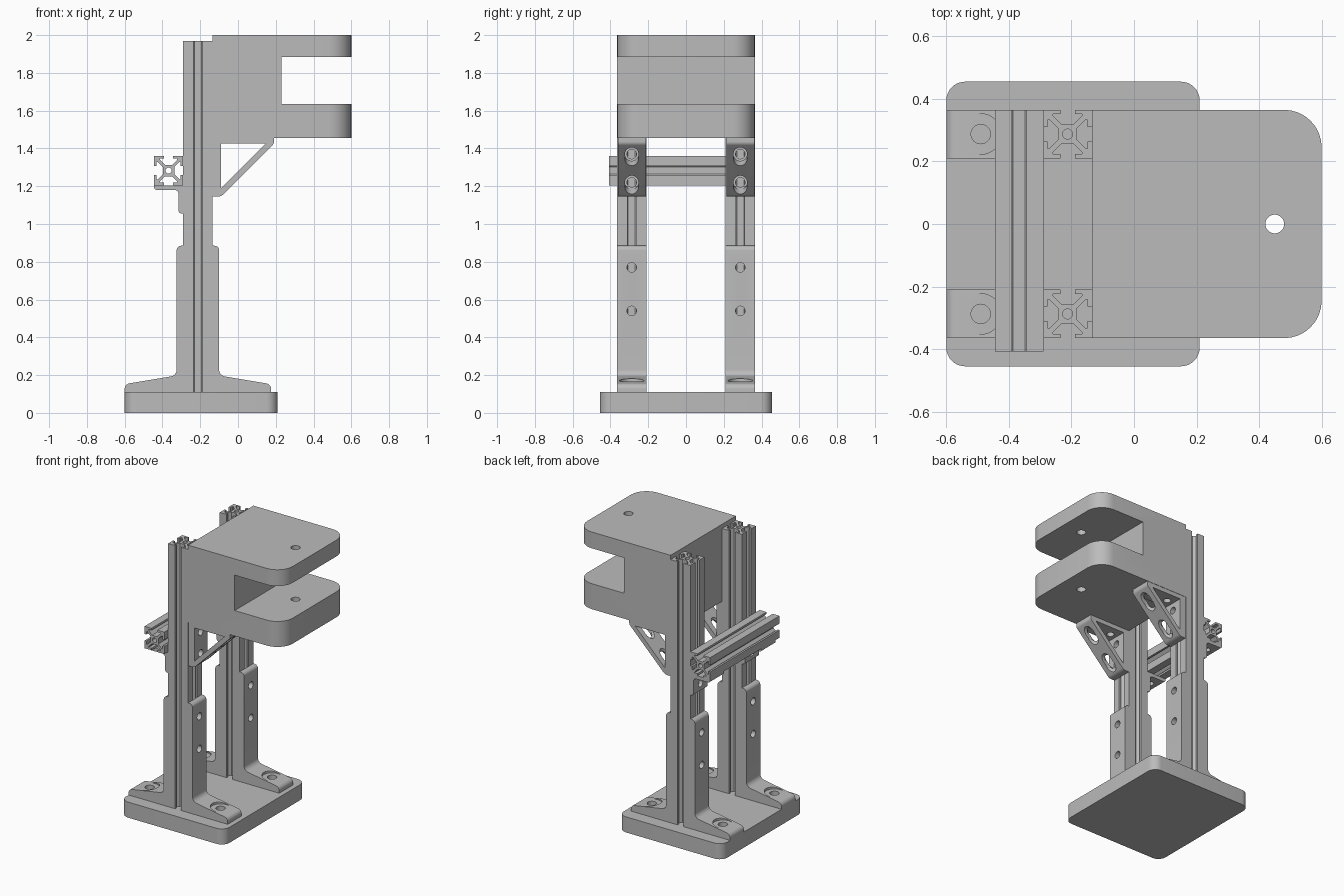
import bpy, bmesh, math
from mathutils import Vector, Matrix

cube = bpy.data.objects.get("Cube")
if cube:
    bpy.data.objects.remove(cube, do_unlink=True)

grey = bpy.data.materials.new("machined_grey")
grey.use_nodes = True
COLOUR = (0.5, 0.5, 0.5, 1)
grey.diffuse_color = COLOUR
grey.node_tree.nodes["Principled BSDF"].inputs["Base Color"].default_value = COLOUR

parts = []
POST_X, POST_Y, HALF = -0.2125, 0.2875, 0.0775


def finish(name, bm):
    bmesh.ops.recalc_face_normals(bm, faces=bm.faces)
    mesh = bpy.data.meshes.new(name)
    bm.to_mesh(mesh)
    bm.free()
    mesh.materials.append(grey)
    obj = bpy.data.objects.new(name, mesh)
    bpy.context.collection.objects.link(obj)
    return obj


def prism(name, pts, axis, lo, hi, rounds=()):
    """Extrude a profile along y (pts are x, z) or z (pts are x, y).
    rounds lists (profile point index, radius) for corners to round."""
    def place(p, d):
        return (p[0], d, p[1]) if axis == "Y" else (p[0], p[1], d)
    bm = bmesh.new()
    low = [bm.verts.new(place(p, lo)) for p in pts]
    high = [bm.verts.new(place(p, hi)) for p in pts]
    n = len(pts)
    bm.faces.new(low)
    bm.faces.new(high[::-1])
    for i in range(n):
        j = (i + 1) % n
        bm.faces.new((low[i], high[i], high[j], low[j]))
    bmesh.ops.recalc_face_normals(bm, faces=bm.faces)
    edges = [(bm.edges.get((low[i], high[i])), r) for i, r in rounds]
    for edge, r in edges:
        bmesh.ops.bevel(bm, geom=[edge], offset=r, offset_type="OFFSET",
                        segments=8, profile=0.5, affect="EDGES")
    return finish(name, bm)


def rod(start, end, radius):
    """Cylinder between two points, used as a drill."""
    a, b = Vector(start), Vector(end)
    turn = (b - a).to_track_quat("Z", "Y").to_matrix().to_4x4()
    bm = bmesh.new()
    bmesh.ops.create_cone(bm, cap_ends=True, segments=32, radius1=radius, radius2=radius,
                          depth=(b - a).length,
                          matrix=Matrix.Translation((a + b) / 2) @ turn)
    return finish("drill", bm)


def cut(obj, *cutters):
    """Subtract cutters one by one and discard them."""
    for tool in cutters:
        mod = obj.modifiers.new("cut", "BOOLEAN")
        mod.operation, mod.solver, mod.object = "DIFFERENCE", "EXACT", tool
        bpy.context.view_layer.update()
        graph = bpy.context.evaluated_depsgraph_get()
        mesh = bpy.data.meshes.new_from_object(obj.evaluated_get(graph))
        obj.modifiers.clear()
        obj.data = mesh
        bpy.data.objects.remove(tool, do_unlink=True)
    return obj


def slot_profile(cx, cy):
    """Square rail section with a T slot on each side."""
    half = [(3.9, 2.4), (7.4, 5.9), (8.2, 5.9), (8.2, 3), (10, 3)]
    side = [(x, -y) for x, y in reversed(half)] + half + [(10, 10)]
    # walk one side, then turn it a quarter three times
    pts = []
    for k in range(4):
        c, s = round(math.cos(k * math.pi / 2)), round(math.sin(k * math.pi / 2))
        pts += [(cx + (x * c - y * s) * HALF / 10, cy + (x * s + y * c) * HALF / 10)
                for x, y in side]
    return pts


# Base plate and clamp head
parts.append(prism("base_plate", [(-0.6, -0.455), (0.21, -0.455), (0.21, 0.455), (-0.6, 0.455)],
                   "Z", 0, 0.11, [(i, 0.06) for i in range(4)]))

head = prism("clamp_head", [(-0.135, -0.365), (0.6, -0.365), (0.6, 0.365), (-0.135, 0.365)],
             "Z", 1.455, 2.0, [(1, 0.12), (2, 0.12)])
notch = prism("notch", [(0.23, 1.635), (0.8, 1.635), (0.8, 1.885), (0.23, 1.885)], "Y", -0.6, 0.6)
parts.append(cut(head, notch, rod((0.45, 0, 1.3), (0.45, 0, 2.2), 0.03)))

# Cross rail behind the posts
RAIL_X, RAIL_Z = -0.3675, 1.2825
rail = prism("cross_rail", slot_profile(RAIL_X, RAIL_Z), "Y", -0.408, 0.365)
parts.append(cut(rail, rod((RAIL_X, -0.6, RAIL_Z), (RAIL_X, 0.6, RAIL_Z), 0.016)))

for label, sign in (("left", 1), ("right", -1)):
    y = sign * POST_Y
    y0, y1 = y - HALF, y + HALF

    # Upright slotted post
    post = prism(label + "_post", slot_profile(POST_X, y), "Z", 0.11, 1.97)
    parts.append(cut(post, rod((POST_X, y, 0), (POST_X, y, 2.2), 0.016)))

    # Foot brackets on both faces of the post
    for end, d in (("front", 1), ("rear", -1)):
        def out(t):
            return POST_X + d * (HALF + t)
        shape = [(0, 0.11), (0.31, 0.11), (0.31, 0.152), (0.035, 0.198), (0.035, 0.885), (0, 0.885)]
        foot = prism(f"{label}_{end}_foot", [(out(t), z) for t, z in shape], "Y", y0, y1,
                     [(2, 0.025), (3, 0.03), (4, 0.025)])
        cut(foot, rod((out(0.2), y, 0.165), (out(0.2), y, 0.4), 0.065),
            rod((out(0.2), y, 0.05), (out(0.2), y, 0.3), 0.031),
            *[rod((out(-0.05), y, z), (out(0.1), y, z), 0.025) for z in (0.54, 0.77)])
        parts.append(foot)

    # Triangular gusset under the head
    gusset = prism(label + "_gusset",
                   [(-0.135, 1.145), (-0.09, 1.145), (0.19, 1.425), (0.19, 1.455), (-0.135, 1.455)],
                   "Y", y - 0.072, y + 0.075, [(1, 0.015), (2, 0.01)])
    window = prism("window", [(-0.09, 1.19), (0.145, 1.425), (-0.09, 1.425)], "Y", -0.6, 0.6)
    cut(gusset, window)
    for x, z in ((-0.04, 1.22), (0.11, 1.37)):
        cut(gusset, rod((-0.08, y, z), (0.3, y, z), 0.036), rod((x, y, 1.415), (x, y, 1.0), 0.036),
            rod((-0.2, y, z), (-0.05, y, z), 0.025), rod((x, y, 1.4), (x, y, 1.5), 0.025))
    parts.append(gusset)

    # Angle bracket carrying the cross rail
    angle = prism(label + "_rail_bracket",
                  [(-0.29, 1.055), (-0.29, 1.205), (-0.445, 1.205), (-0.445, 1.18),
                   (-0.315, 1.18), (-0.315, 1.055)], "Y", y0, y1,
                  [(3, 0.018), (4, 0.02), (5, 0.018)])
    cut(angle, rod((-0.4, y, 1.115), (-0.2, y, 1.115), 0.025),
        rod((RAIL_X - 0.01, y, 1.1), (RAIL_X - 0.01, y, 1.3), 0.025))
    parts.append(angle)

# Smooth the rounded corners, keep hard edges
bpy.ops.object.select_all(action="DESELECT")
for obj in parts:
    obj.select_set(True)
bpy.context.view_layer.objects.active = parts[0]
bpy.ops.object.shade_smooth_by_angle(angle=math.radians(30))
